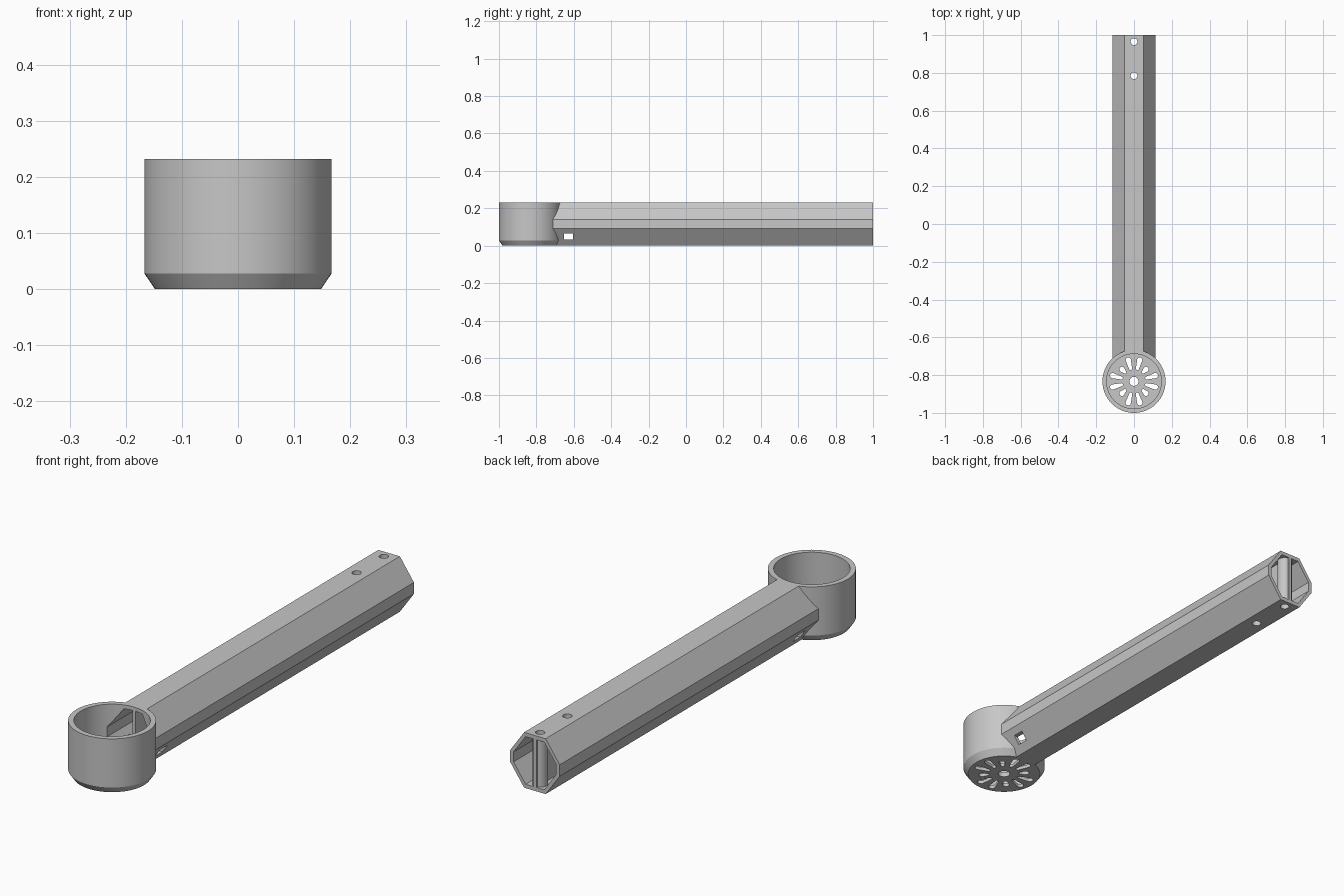
import bpy
import bmesh
from math import sin, cos, pi, radians
from mathutils import Matrix, Vector

if "Cube" in bpy.data.objects:
    bpy.data.objects.remove(bpy.data.objects["Cube"])

CUP_Y, CUP_R, BORE_R, TOP = -0.833, 0.167, 0.145, 0.232
FLOOR, MID = 0.014, 0.116
BOLTS = (0.965, 0.785)

grey = bpy.data.materials.new("plain_grey")
grey.use_nodes = True
grey.diffuse_color = (0.57, 0.57, 0.57, 1)
grey.node_tree.nodes["Principled BSDF"].inputs["Base Color"].default_value = grey.diffuse_color


def make(name, bm):
    bmesh.ops.recalc_face_normals(bm, faces=bm.faces)
    mesh = bpy.data.meshes.new(name)
    bm.to_mesh(mesh)
    bm.free()
    obj = bpy.data.objects.new(name, mesh)
    mesh.materials.append(grey)
    bpy.context.collection.objects.link(obj)
    return obj


def extrude(bm, points, offset):
    face = bm.faces.new([bm.verts.new(p) for p in points])
    out = bmesh.ops.extrude_face_region(bm, geom=[face])["geom"]
    verts = [v for v in out if isinstance(v, bmesh.types.BMVert)]
    bmesh.ops.translate(bm, verts=verts, vec=offset)


def cylinder(bm, radius, y, z0, z1, segments=32, base=None):
    bmesh.ops.create_cone(bm, cap_ends=True, segments=segments, depth=z1 - z0,
                          radius1=base or radius, radius2=radius,
                          matrix=Matrix.Translation((0, y, (z0 + z1) / 2)))


def box(bm, centre, size):
    bmesh.ops.create_cube(bm, size=1, matrix=Matrix.Translation(centre) @ Matrix.Diagonal((*size, 1)))


def octagon(scale, y):
    half = [(0.05, TOP), (0.115, 0.14), (0.115, 0.092), (0.05, 0)]
    ring = half + [(-x, z) for x, z in reversed(half)]
    return [(x * scale, y, MID + (z - MID) * scale) for x, z in ring]


def slot(bm, angle, inner, outer):
    # tapered radial slot, rounded at both ends
    pts = []
    for centre, r, start in ((outer, 0.014, -90), (inner, 0.008, 90)):
        for i in range(9):
            a = radians(start + i * 22.5)
            pts.append(Vector((centre + r * cos(a), r * sin(a), -0.05)))
    turn = Matrix.Translation((0, CUP_Y, 0)) @ Matrix.Rotation(angle, 4, 'Z')
    extrude(bm, [turn @ p for p in pts], (0, 0, 0.1))


def combine(target, tool, operation):
    mod = target.modifiers.new(operation.lower(), 'BOOLEAN')
    mod.operation, mod.solver, mod.object = operation, 'EXACT', tool
    tool.hide_render = True
    deps = bpy.context.evaluated_depsgraph_get()
    result = bpy.data.meshes.new_from_object(target.evaluated_get(deps))
    target.modifiers.clear()
    target.data = result
    bpy.data.objects.remove(tool)


# Octagonal arm
bm = bmesh.new()
extrude(bm, octagon(1, CUP_Y), (0, 1 - CUP_Y, 0))
arm = make("motor_arm", bm)

# Round cup with a chamfered foot
bm = bmesh.new()
profile = [(0.148, 0), (CUP_R, 0.028), (CUP_R, TOP)]
rings = [[bm.verts.new((r * cos(2 * pi * i / 80), CUP_Y + r * sin(2 * pi * i / 80), z))
          for i in range(80)] for r, z in profile]
for low, high in zip(rings, rings[1:]):
    for i in range(80):
        j = (i + 1) % 80
        bm.faces.new((low[i], low[j], high[j], high[i]))
bm.faces.new(rings[0])
bm.faces.new(rings[-1])
combine(arm, make("cup", bm), 'UNION')

# Hollow inside of the arm, opening into the cup
bm = bmesh.new()
extrude(bm, octagon(0.86, -0.75), (0, 1.8, 0))
combine(arm, make("arm_cavity", bm), 'DIFFERENCE')

# Central web and bolt columns
bm = bmesh.new()
box(bm, (0, 0.14, MID), (0.014, 1.72, 0.216))
combine(arm, make("web", bm), 'UNION')
bm = bmesh.new()
for y in BOLTS:
    cylinder(bm, 0.03, y, 0.008, 0.224)
combine(arm, make("bolt_columns", bm), 'UNION')

# Cup bore
bm = bmesh.new()
cylinder(bm, BORE_R, CUP_Y, FLOOR, 0.4, 80)
combine(arm, make("cup_bore", bm), 'DIFFERENCE')

# Raised hub on the cup floor
bm = bmesh.new()
cylinder(bm, 0.044, CUP_Y, 0.005, FLOOR + 0.007)
combine(arm, make("hub", bm), 'UNION')

# Bolt holes, shaft hole, cooling slots and cable port
bm = bmesh.new()
for y in BOLTS:
    cylinder(bm, 0.018, y, -0.1, 0.4)
cylinder(bm, 0.024, CUP_Y, -0.05, 0.06)
for i in range(12):
    slot(bm, radians(15 + 30 * i), 0.069, 0.09 if i % 3 == 1 else 0.117)
box(bm, (0, -0.628, 0.049), (0.4, 0.048, 0.034))
combine(arm, make("openings", bm), 'DIFFERENCE')

# Smooth the round walls, keep edges crisp
bpy.ops.object.select_all(action='DESELECT')
arm.select_set(True)
bpy.context.view_layer.objects.active = arm
bpy.ops.object.shade_smooth_by_angle(angle=radians(25))
